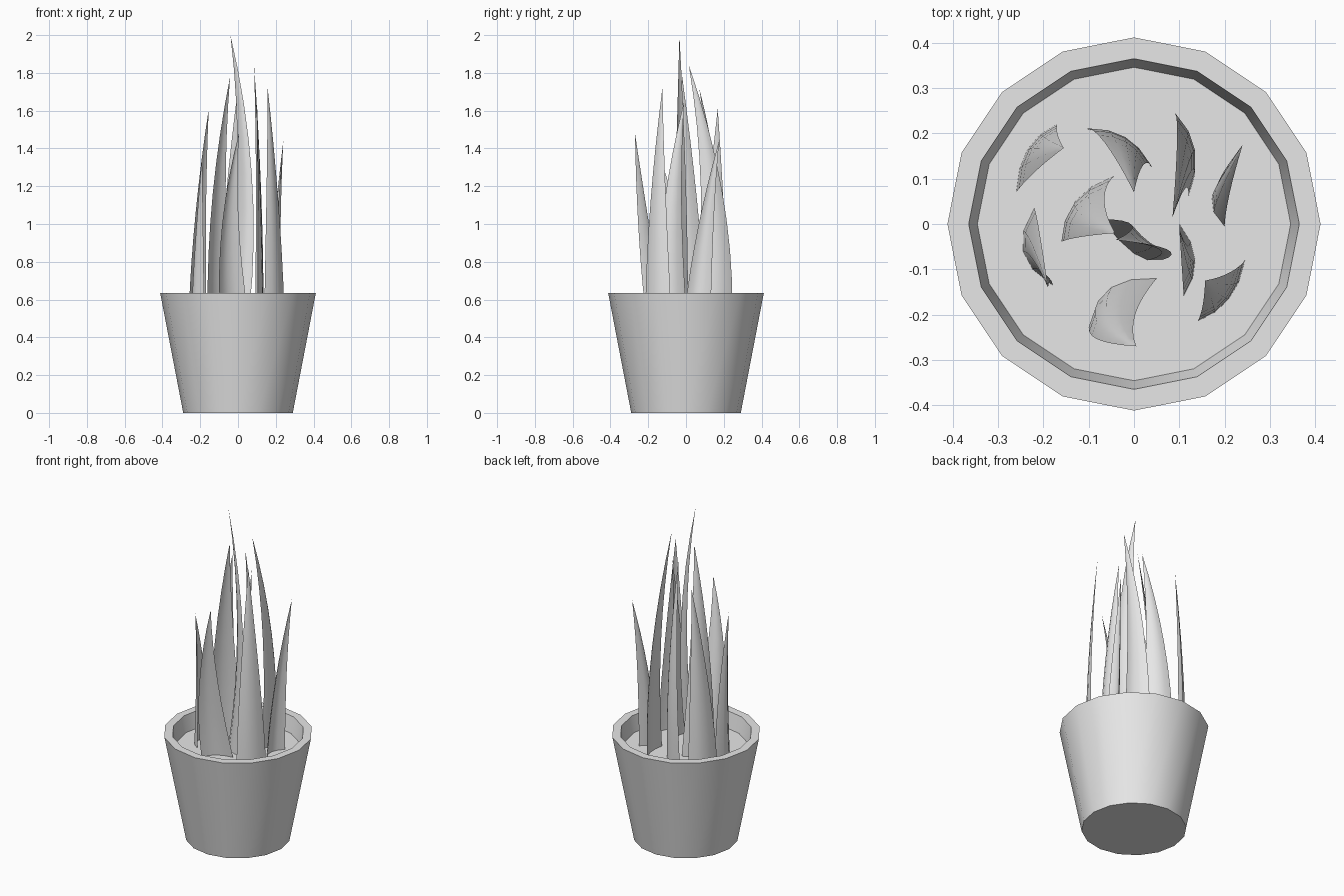
import bpy
import bmesh
import math
from mathutils import Vector

cube = bpy.data.objects.get("Cube")
if cube:
    bpy.data.objects.remove(cube, do_unlink=True)

grey = bpy.data.materials.new("light_grey")
grey.use_nodes = True
grey.diffuse_color = (0.8, 0.8, 0.8, 1)
grey.node_tree.nodes["Principled BSDF"].inputs["Base Color"].default_value = (0.8, 0.8, 0.8, 1)

SIDES = 16
SOIL_Z = 0.54
RIM_Z = 0.635


def finish(name, bm, angle):
    bmesh.ops.recalc_face_normals(bm, faces=bm.faces)
    mesh = bpy.data.meshes.new(name)
    bm.to_mesh(mesh)
    bm.free()
    mesh.materials.append(grey)
    obj = bpy.data.objects.new(name, mesh)
    bpy.context.collection.objects.link(obj)
    bpy.ops.object.select_all(action="DESELECT")
    obj.select_set(True)
    bpy.context.view_layer.objects.active = obj
    bpy.ops.object.shade_smooth_by_angle(angle=math.radians(angle))
    return obj


def loft(name, rings, angle, tip=None):
    """Skin closed rings of points; cap the ends, or join the last ring to a tip."""
    bm = bmesh.new()
    loops = [[bm.verts.new(p) for p in ring] for ring in rings]
    n = len(loops[0])
    for low, high in zip(loops, loops[1:]):
        for i in range(n):
            j = (i + 1) % n
            bm.faces.new((low[i], low[j], high[j], high[i]))
    bm.faces.new(loops[0][::-1])
    if tip is None:
        bm.faces.new(loops[-1])
    else:
        point = bm.verts.new(tip)
        for i in range(n):
            bm.faces.new((loops[-1][i], loops[-1][(i + 1) % n], point))
    return finish(name, bm, angle)


def circle(radius, z):
    return [(radius * math.cos(math.tau * i / SIDES),
             radius * math.sin(math.tau * i / SIDES), z) for i in range(SIDES)]


# Tapered pot with a flat rim, its inner wall ending in the soil surface
profile = [(0.29, 0), (0.412, RIM_Z), (0.365, RIM_Z), (0.346, SOIL_Z)]
loft("pot_with_soil", [circle(r, z) for r, z in profile], 30)


def leaf(name, a, belly, b, mid, tip, height):
    """Channelled blade: base edges a and b, arched through belly, bent through mid to tip."""
    a, belly, b, mid, tip = (Vector(p) for p in (a, belly, b, mid, tip))
    base = (a + b + belly) / 3
    control = 2 * belly - (a + b) / 2

    def arc(s, depth):
        p = a * (1 - s) ** 2 + control * 2 * s * (1 - s) + b * s * s
        chord = a.lerp(b, s)
        return chord.lerp(p, depth) - base

    section = [arc(s / 4, 1) for s in range(5)]
    section += [arc(s / 4, 0.72) for s in (3, 2, 1)]
    rings = []
    steps = 8
    for k in range(steps):
        t = k / steps
        centre = (base * (1 - t) * (1 - 2 * t) + mid * 4 * t * (1 - t)
                  + tip * t * (2 * t - 1))
        width = 1 - t ** 1.3
        z = SOIL_Z + (height - SOIL_Z) * t
        rings.append([(*(centre + p * width), z) for p in section])
    return loft(name, rings, 50, (*tip, height))


# Ten upright leaves
leaf("leaf_back_right", (-.26, .07), (-.235, .165), (-.17, .22), (-.20, .16), (-.155, .168), 1.61)
leaf("leaf_back", (-.105, .21), (-.02, .19), (.04, .125), (-.02, .16), (0, .07), 1.72)
leaf("leaf_back_left", (.09, .245), (.135, .16), (.12, .06), (.11, .135), (.085, .015), 1.84)
leaf("leaf_side_left", (.2, -.005), (.172, .06), (.225, .13), (.21, .105), (.24, .175), 1.44)
leaf("leaf_side_right", (-.22, .035), (-.245, -.06), (-.18, -.135), (-.205, -.075), (-.19, -.14), 1.36)
leaf("leaf_inner", (-.16, -.04), (-.13, .05), (-.045, .105), (-.105, .015), (-.042, -.02), 1.78)
leaf("leaf_tallest", (-.07, .01), (0, -.065), (.06, -.08), (.035, -.035), (-.04, -.035), 2.0)
leaf("leaf_inner_left", (.1, 0), (.135, -.08), (.11, -.16), (.11, -.07), (.1, -.01), 1.65)
leaf("leaf_front_left", (.245, -.08), (.21, -.165), (.14, -.215), (.185, -.15), (.157, -.125), 1.72)
leaf("leaf_front", (.05, -.12), (-.05, -.14), (-.095, -.215), (-.045, -.22), (.005, -.27), 1.48)
